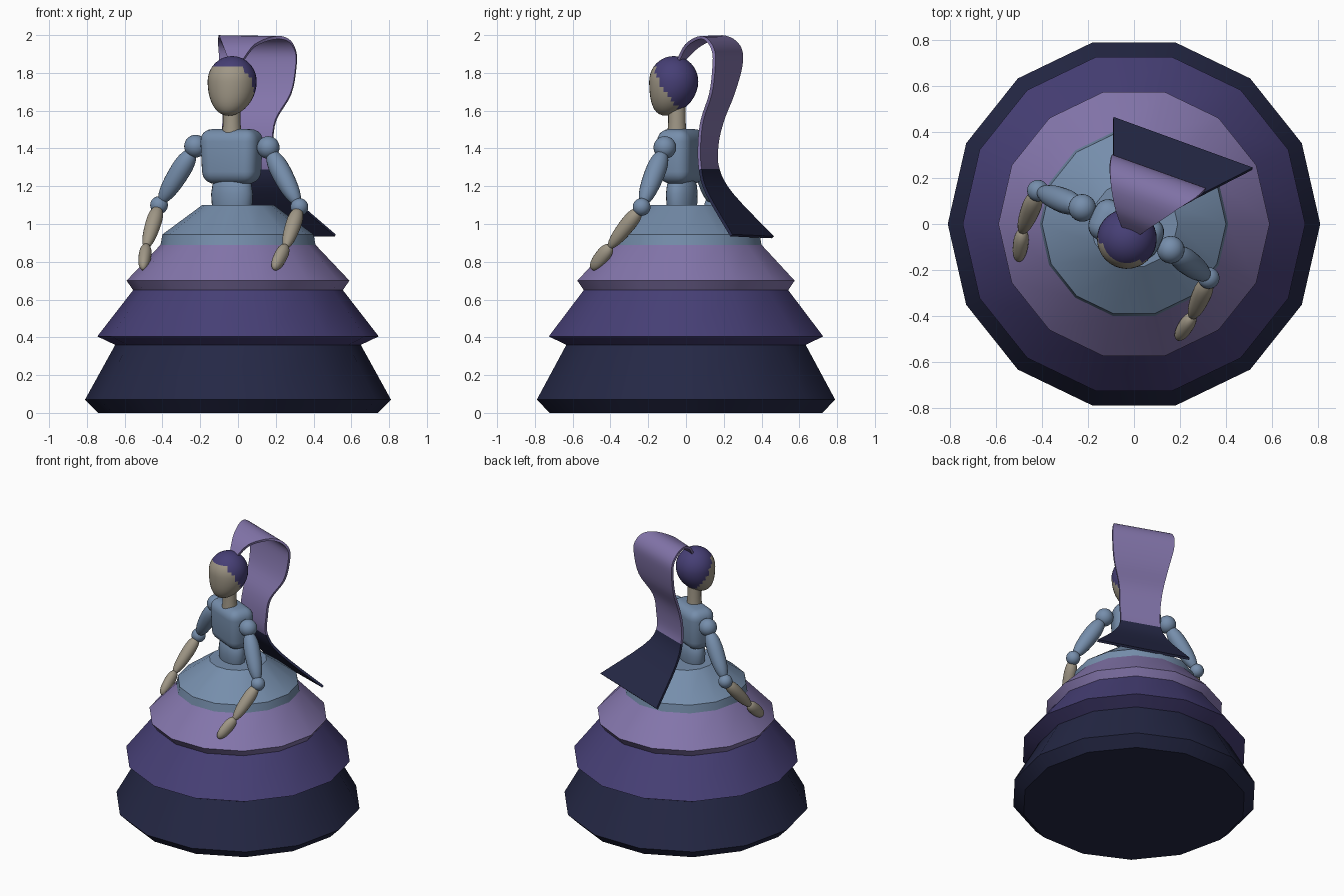
import bpy, bmesh, math
from mathutils import Vector, Matrix

if "Cube" in bpy.data.objects:
    bpy.data.objects.remove(bpy.data.objects["Cube"])

TURN = Matrix.Rotation(math.radians(-24), 4, 'Z')   # upper body twist


def material(name, rgb):
    m = bpy.data.materials.new(name)
    m.diffuse_color = (*rgb, 1)
    m.use_nodes = True
    m.node_tree.nodes["Principled BSDF"].inputs["Base Color"].default_value = m.diffuse_color
    return m


NAVY = material("navy", (0.018, 0.021, 0.06))
INDIGO = material("indigo", (0.062, 0.05, 0.18))
LAVENDER = material("lavender", (0.23, 0.18, 0.41))
BLUE = material("dusty_blue", (0.18, 0.27, 0.41))
SKIN = material("skin", (0.35, 0.31, 0.24))


def finish(name, bm, mats, matrix=None, angle=35):
    bmesh.ops.recalc_face_normals(bm, faces=bm.faces)
    me = bpy.data.meshes.new(name)
    bm.to_mesh(me)
    bm.free()
    for m in mats:
        me.materials.append(m)
    for p in me.polygons:
        p.use_smooth = True
    me.set_sharp_from_angle(angle=math.radians(angle))
    ob = bpy.data.objects.new(name, me)
    bpy.context.collection.objects.link(ob)
    if matrix:
        ob.matrix_world = matrix
    return ob


def lathe(name, profile, segs, mats, matrix=None, bands=None, angle=35):
    """Revolve (radius, height) points round z; bands gives a material per step."""
    bm = bmesh.new()
    rings = [[bm.verts.new((r * math.cos(i * math.tau / segs),
                            r * math.sin(i * math.tau / segs), z))
              for i in range(segs)] for r, z in profile]
    for k, (a, b) in enumerate(zip(rings, rings[1:])):
        for i in range(segs):
            j = (i + 1) % segs
            f = bm.faces.new((a[i], a[j], b[j], b[i]))
            f.material_index = bands[k] if bands else 0
    bm.faces.new(rings[0][::-1])
    f = bm.faces.new(rings[-1])
    f.material_index = bands[-1] if bands else 0
    return finish(name, bm, mats, matrix, angle)


def ball(name, centre, radius, mat):
    bm = bmesh.new()
    bmesh.ops.create_uvsphere(bm, u_segments=24, v_segments=14, radius=radius)
    return finish(name, bm, [mat], Matrix.Translation(centre))


def limb(name, a, b, r0, r1, mat, flat=1.0):
    """Rounded, tapered segment from a to b."""
    a, b = Vector(a), Vector(b)
    d = b - a
    n = 14
    prof = []
    for i in range(n + 1):
        t = 0.5 - 0.5 * math.cos(math.pi * (0.02 + 0.96 * i / n))
        swell = (1 - abs(2 * t - 1) ** 2.6) ** 0.5
        prof.append(((r0 + (r1 - r0) * t) * swell, t * d.length))
    m = Matrix.Translation(a) @ d.to_track_quat('Z', 'Y').to_matrix().to_4x4()
    return lathe(name, prof, 20, [mat], m @ Matrix.Diagonal((flat, 1, 1, 1)), angle=60)


# Tiered skirt
skirt = [(0.74, 0), (0.81, 0.07), (0.65, 0.36), (0.745, 0.405), (0.555, 0.65),
         (0.59, 0.70), (0.41, 0.89), (0.40, 0.945), (0.19, 1.10)]
lathe("tiered_skirt", skirt, 14, [NAVY, INDIGO, LAVENDER, BLUE],
      bands=[0, 0, 1, 1, 2, 2, 3, 3], angle=30)

# Waist and neck
lathe("waist", [(0.10, 1.06), (0.113, 1.11), (0.116, 1.16), (0.108, 1.21), (0.08, 1.25)],
      24, [BLUE], Matrix.Translation((-0.032, -0.022, 0)) @ TURN @ Matrix.Diagonal((1, 0.66, 1, 1)))
lathe("neck", [(0.052, 1.47), (0.046, 1.54), (0.046, 1.66)], 20, [SKIN],
      Matrix.Translation((-0.033, -0.048, 0)))

# Torso: rounded box narrowing to the waist
bm = bmesh.new()
bmesh.ops.create_cube(bm, size=1)
for v in bm.verts:
    k = 0.92 if v.co.z < 0 else 1
    v.co = Vector((v.co.x * 0.33 * k, v.co.y * 0.19 * k, v.co.z * 0.29))
bmesh.ops.bevel(bm, geom=bm.edges[:], offset=0.065, segments=5, profile=0.5, affect='EDGES')
finish("torso", bm, [BLUE], Matrix.Translation((-0.034, -0.022, 1.357)) @ TURN, 60)

# Head: egg shape with the hair cap coloured by face
bm = bmesh.new()
bmesh.ops.create_uvsphere(bm, u_segments=32, v_segments=20, radius=0.13)
for v in bm.verts:
    if v.co.z < 0:
        t = -v.co.z / 0.13
        v.co.z *= 1.4
        v.co.y -= 0.045 * t * t
    else:
        v.co.z *= 1.03
for f in bm.faces:
    c = f.calc_center_median()
    if c.z > 0.085 or -c.y < 0.055 + (c.z - 0.045) * 0.55:
        f.material_index = 1
finish("head", bm, [SKIN, INDIGO], Matrix.Translation((-0.031, -0.065, 1.755)) @ TURN, 60)

# Arms: shoulder, elbow, wrist, fingertip
ARMS = {
    "left": [(-0.225, 0.07, 1.412), (-0.418, 0.145, 1.10), (-0.49, -0.04, 0.87), (-0.503, -0.16, 0.76)],
    "right": [(0.16, -0.112, 1.405), (0.325, -0.235, 1.09), (0.25, -0.41, 0.87), (0.19, -0.50, 0.76)],
}
for side, pts in ARMS.items():
    s, e, w, h = map(Vector, pts)
    ball(side + "_shoulder", s, 0.06, BLUE)
    ball(side + "_elbow", e, 0.047, BLUE)
    limb(side + "_upper_arm", s.lerp(e, 0.06), e.lerp(s, 0.03), 0.06, 0.046, BLUE)
    limb(side + "_forearm", e.lerp(w, 0.04), w, 0.048, 0.033, SKIN)
    limb(side + "_hand", w.lerp(e, 0.08), h, 0.042, 0.036, SKIN, 0.85)

# Ribbon ponytail: right edge (x, y), left edge (x, y), heights of each
RIBBON = [
    (0.03, -0.04, 1.87, -0.05, -0.01, 1.87),
    (0.09, 0.00, 1.945, -0.08, 0.07, 1.945),
    (0.19, 0.065, 1.985, -0.10, 0.17, 1.99),
    (0.265, 0.11, 1.975, -0.105, 0.245, 1.975),
    (0.305, 0.145, 1.915, -0.10, 0.29, 1.92),
    (0.307, 0.147, 1.83, -0.095, 0.29, 1.83),
    (0.28, 0.13, 1.69, -0.08, 0.25, 1.69),
    (0.20, 0.085, 1.55, -0.08, 0.195, 1.55),
    (0.183, 0.07, 1.42, -0.085, 0.165, 1.42),
    (0.18, 0.075, 1.29, -0.085, 0.17, 1.29),
    (0.26, 0.11, 1.165, -0.09, 0.245, 1.155),
    (0.515, 0.24, 0.94, -0.09, 0.46, 0.93),
]


def spline(p, i, t):
    a, b, c, d = (p[max(0, min(len(p) - 1, i + k))] for k in (-1, 0, 1, 2))
    return [0.5 * (2 * q + (r - o) * t + (2 * o - 5 * q + 4 * r - s) * t * t
                   + (3 * q - o - 3 * r + s) * t ** 3) for o, q, r, s in zip(a, b, c, d)]


bm = bmesh.new()
rows = [spline(RIBBON, i, t / 4) for i in range(len(RIBBON) - 1) for t in range(4)] + [RIBBON[-1]]
edge = [(bm.verts.new(r[:3]), bm.verts.new(r[3:])) for r in rows]
for i, (a, b) in enumerate(zip(edge, edge[1:])):
    f = bm.faces.new((a[0], a[1], b[1], b[0]))
    f.material_index = 1 if i >= 36 else 0
tail = finish("ribbon_ponytail", bm, [LAVENDER, NAVY], angle=60)
sol = tail.modifiers.new("thickness", 'SOLIDIFY')
sol.thickness = 0.016
sol.offset = 0
tail.modifiers.new("crisp_rim", 'EDGE_SPLIT').split_angle = math.radians(40)
